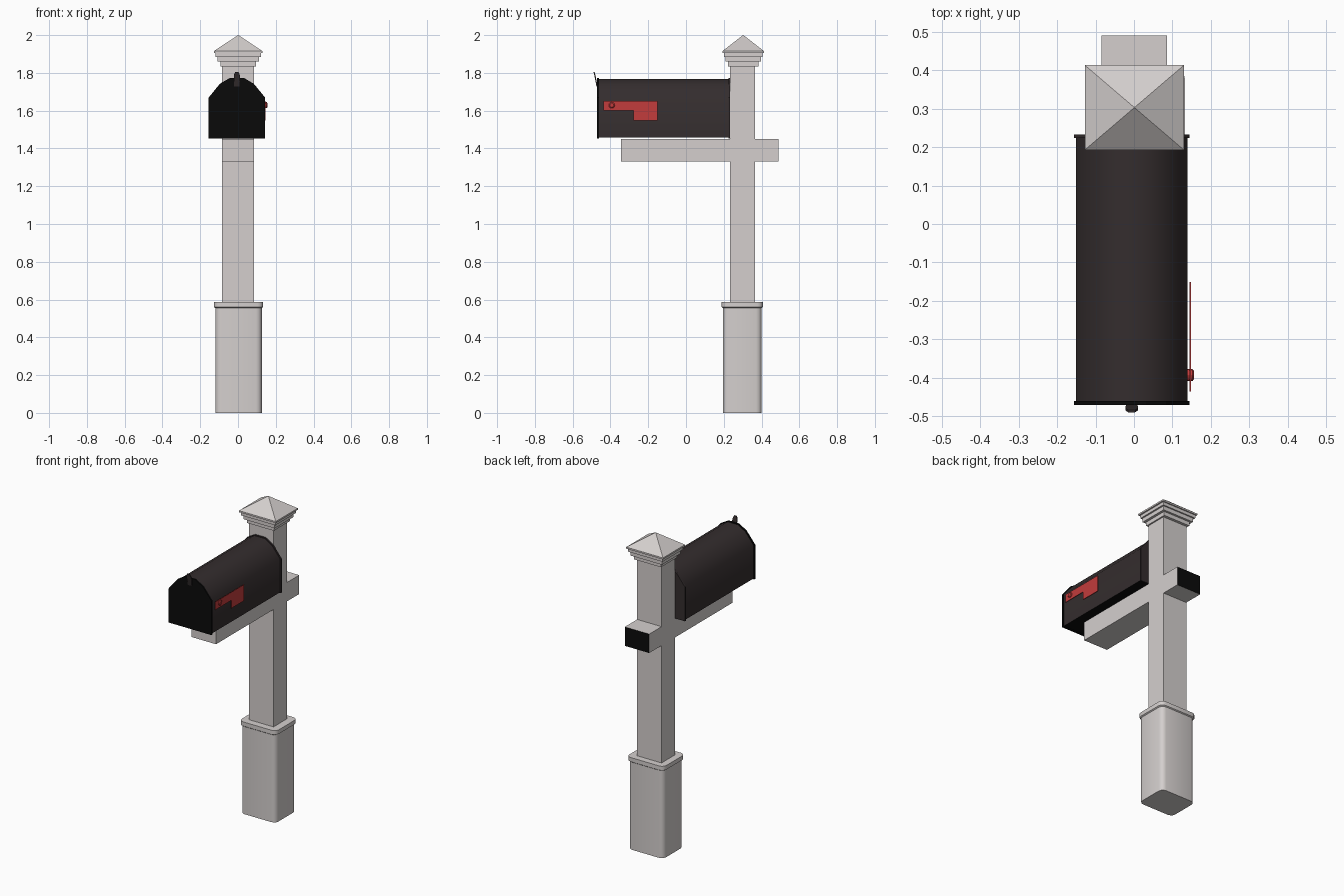
import bpy, bmesh, math
from mathutils import Vector

if "Cube" in bpy.data.objects:
    bpy.data.objects.remove(bpy.data.objects["Cube"])


def material(name, rgb):
    m = bpy.data.materials.new(name)
    m.diffuse_color = (*rgb, 1)
    m.use_nodes = True
    m.node_tree.nodes["Principled BSDF"].inputs["Base Color"].default_value = m.diffuse_color
    return m


GREY = material("pale grey", (0.66, 0.625, 0.615))
DARK = material("dark brown", (0.034, 0.026, 0.027))
BLACK = material("black", (0.003, 0.003, 0.003))
RED = material("flag red", (0.54, 0.045, 0.045))


def finish(name, bm, mats, smooth=None, rule=None):
    bmesh.ops.recalc_face_normals(bm, faces=bm.faces)
    if rule:
        for f in bm.faces:
            f.material_index = int(rule(f))
    me = bpy.data.meshes.new(name)
    bm.to_mesh(me)
    bm.free()
    for m in mats:
        me.materials.append(m)
    ob = bpy.data.objects.new(name, me)
    bpy.context.collection.objects.link(ob)
    if smooth:
        bpy.ops.object.select_all(action='DESELECT')
        ob.select_set(True)
        bpy.context.view_layer.objects.active = ob
        bpy.ops.object.shade_smooth_by_angle(angle=math.radians(smooth))
    return ob


def loft(bm, rings):
    """Skin a list of equal-length closed rings and cap both ends."""
    rings = [[bm.verts.new(p) for p in r] for r in rings]
    n = len(rings[0])
    for a, b in zip(rings, rings[1:]):
        for i in range(n):
            j = (i + 1) % n
            bm.faces.new((a[i], a[j], b[j], b[i]))
    bm.faces.new(rings[0])
    bm.faces.new(rings[-1])


def box(name, lo, hi, mats, rule=None):
    bm = bmesh.new()
    loft(bm, [[(lo[0], lo[1], z), (hi[0], lo[1], z), (hi[0], hi[1], z), (lo[0], hi[1], z)]
              for z in (lo[2], hi[2])])
    return finish(name, bm, mats, rule=rule)


def rounded_rect(hx, hy, r, z, seg=3, cx=0.003, cy=0.298):
    pts = []
    for k, (sx, sy) in enumerate(((1, 1), (-1, 1), (-1, -1), (1, -1))):
        for i in range(seg + 1):
            a = math.pi / 2 * (k + i / seg)
            pts.append((cx + sx * (hx - r) + r * math.cos(a),
                        cy + sy * (hy - r) + r * math.sin(a), z))
    return pts


# Post and cross arm (the rear end of the arm is dark)
box("post", (-0.085, 0.233, 0), (0.086, 0.366, 1.86), [GREY])
box("cross_arm", (-0.085, -0.343, 1.33), (0.086, 0.49, 1.45), [GREY, BLACK],
    rule=lambda f: f.normal.y > 0.9)

# Rounded base sleeve with a slightly wider rim
bm = bmesh.new()
loft(bm, [rounded_rect(hx, hy, 0.03, z) for hx, hy, z in
          ((0.123, 0.103, 0), (0.123, 0.103, 0.555), (0.130, 0.109, 0.56), (0.130, 0.109, 0.586))])
finish("base_sleeve", bm, [GREY], smooth=35)

# Stepped post cap with a pyramid roof
bm = bmesh.new()
steps = ((0.094, 1.835), (0.094, 1.86), (0.11, 1.86), (0.11, 1.885), (0.12, 1.885),
         (0.12, 1.905), (0.129, 1.905), (0.129, 1.915), (0.001, 2.0))
loft(bm, [[(0.001 + sx * h, 0.303 + sy * h * 0.855, z)
           for sx, sy in ((-1, -1), (1, -1), (1, 1), (-1, 1))] for h, z in steps])
finish("post_cap", bm, [GREY], smooth=25)

# Mailbox: arched half profile, mirrored and extruded along y
HALF = [(0.145, 1.457), (0.145, 1.667), (0.087, 1.738), (0.036, 1.768)]
CX = -0.006


def arch(y, grow=0.0):
    c = Vector((0, 1.61))
    pts = HALF + [(-x, z) for x, z in reversed(HALF)]
    out = []
    for x, z in pts:
        d = Vector((x, z)) - c
        k = 1 + grow / 0.15
        out.append((CX + d.x * k, y, c.y + d.y * k))
    return out


bm = bmesh.new()
loft(bm, [arch(-0.465), arch(0.228)])
finish("mailbox_body", bm, [DARK, BLACK], smooth=40, rule=lambda f: f.normal.z < -0.9)
bm = bmesh.new()
loft(bm, [arch(-0.471, 0.005), arch(-0.461, 0.005)])
finish("mailbox_door", bm, [BLACK])
bm = bmesh.new()
loft(bm, [arch(0.224, 0.005), arch(0.233, 0.005)])
finish("mailbox_back", bm, [DARK])

# Door pull: thin bent tab with a clipped tip
bm = bmesh.new()
rows = ((0.014, -0.471, 1.728), (0.016, -0.478, 1.765), (0.016, -0.482, 1.787), (0.009, -0.487, 1.806))
loft(bm, [[(CX - w, y - 0.003, z), (CX + w, y - 0.003, z), (CX + w, y + 0.003, z), (CX - w, y + 0.003, z)]
          for w, y, z in rows])
finish("door_pull", bm, [DARK])

# Signal flag: thin L-shaped plate and pivot knob
shape = [(-0.436, 1.60), (-0.278, 1.60), (-0.278, 1.549), (-0.151, 1.549), (-0.151, 1.651), (-0.436, 1.651)]
bm = bmesh.new()
loft(bm, [[(x, y, z) for y, z in shape] for x in (0.145, 0.148)])
finish("signal_flag", bm, [RED])
bm = bmesh.new()
loft(bm, [[(x, -0.393 + r * math.cos(i * math.pi / 6), 1.629 + r * math.sin(i * math.pi / 6))
           for i in range(12)] for x, r in ((0.138, 0.016), (0.152, 0.016), (0.156, 0.011))])
finish("flag_knob", bm, [RED], smooth=30)
